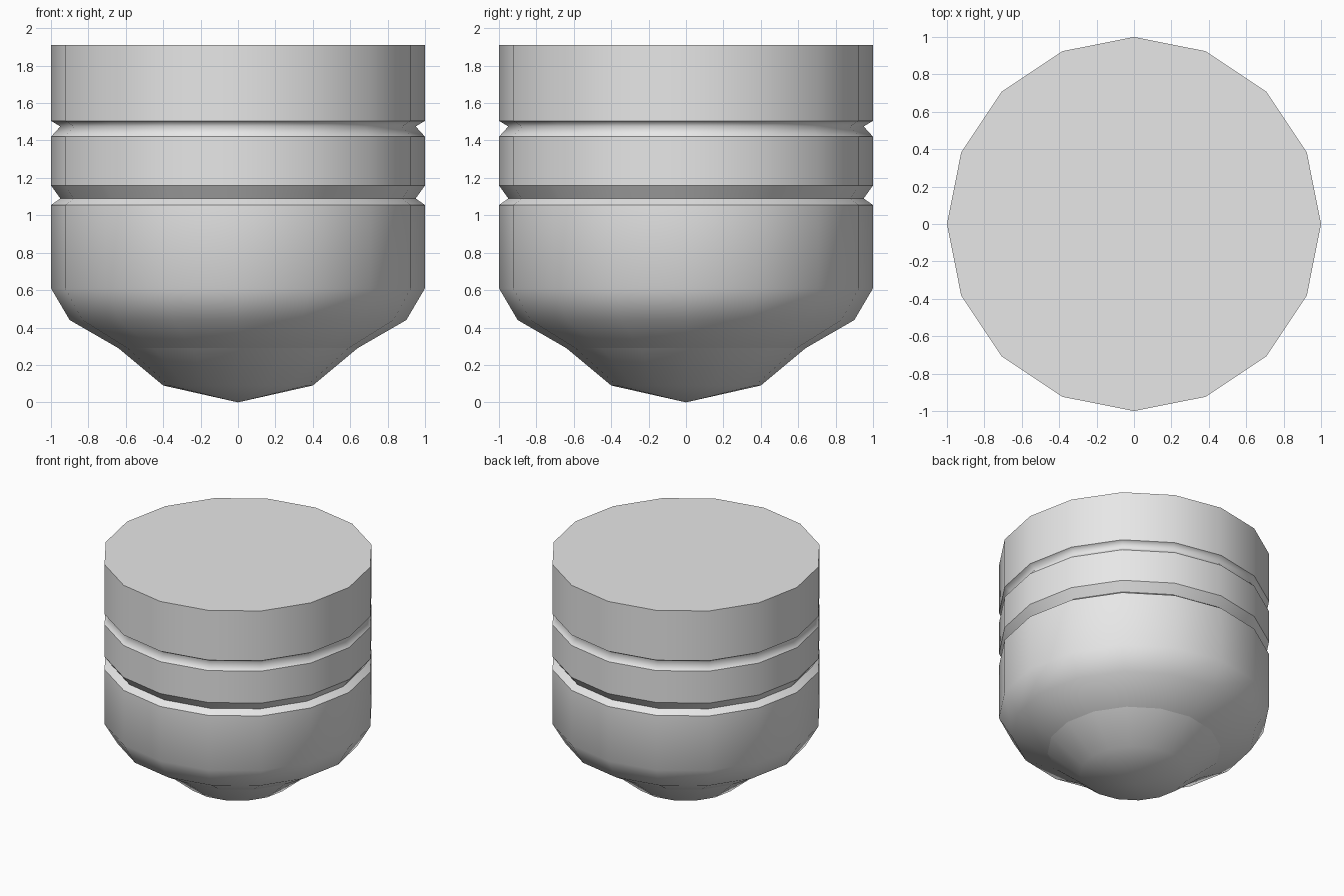
import bpy
import bmesh
from math import cos, sin, tau

if "Cube" in bpy.data.objects:
    bpy.data.objects.remove(bpy.data.objects["Cube"])

SIDES = 16


def make_material(name, value):
    mat = bpy.data.materials.new(name)
    mat.use_nodes = True
    color = (value, value, value, 1)
    mat.diffuse_color = color
    mat.node_tree.nodes["Principled BSDF"].inputs["Base Color"].default_value = color
    return mat


def lathe(name, profile, mat, cap_top=False):
    """Turn (radius, height, sharp) points around z; radius 0 makes a tip."""
    bm = bmesh.new()
    rings = []
    for r, z, _ in profile:
        count = SIDES if r else 1
        rings.append([bm.verts.new((r * cos(tau * i / SIDES), r * sin(tau * i / SIDES), z))
                      for i in range(count)])
    for low, high in zip(rings, rings[1:]):
        for i in range(SIDES):
            j = (i + 1) % SIDES
            if len(low) == 1:
                bm.faces.new((low[0], high[j], high[i]))
            else:
                bm.faces.new((low[i], low[j], high[j], high[i]))
    if cap_top:
        bm.faces.new(rings[-1])
    for face in bm.faces:
        face.smooth = True
    # Keep the chosen rings crisp
    for ring, (r, _, sharp) in zip(rings, profile):
        if r and sharp:
            for i in range(SIDES):
                edge = bm.edges.get((ring[i], ring[(i + 1) % SIDES]))
                edge.smooth = False
    bmesh.ops.recalc_face_normals(bm, faces=bm.faces)
    mesh = bpy.data.meshes.new(name)
    bm.to_mesh(mesh)
    bm.free()
    mesh.materials.append(mat)
    obj = bpy.data.objects.new(name, mesh)
    bpy.context.collection.objects.link(obj)
    return obj


grey = make_material("plain grey", 0.8)

# Body: bowl, straight wall, two grooves and flat lid
lathe("grooved_body", [
    (0.64, 0.29, True), (0.90, 0.44, False), (1, 0.61, False),
    (1, 1.055, True), (0.95, 1.09, True), (1, 1.16, True),
    (1, 1.42, True), (0.95, 1.475, False), (1, 1.505, True),
    (1, 1.91, True)], grey, cap_top=True)

# Blunt pointed tip underneath
lathe("bottom_tip", [(0, 0, False), (0.40, 0.09, False), (0.64, 0.29, True)], grey)
